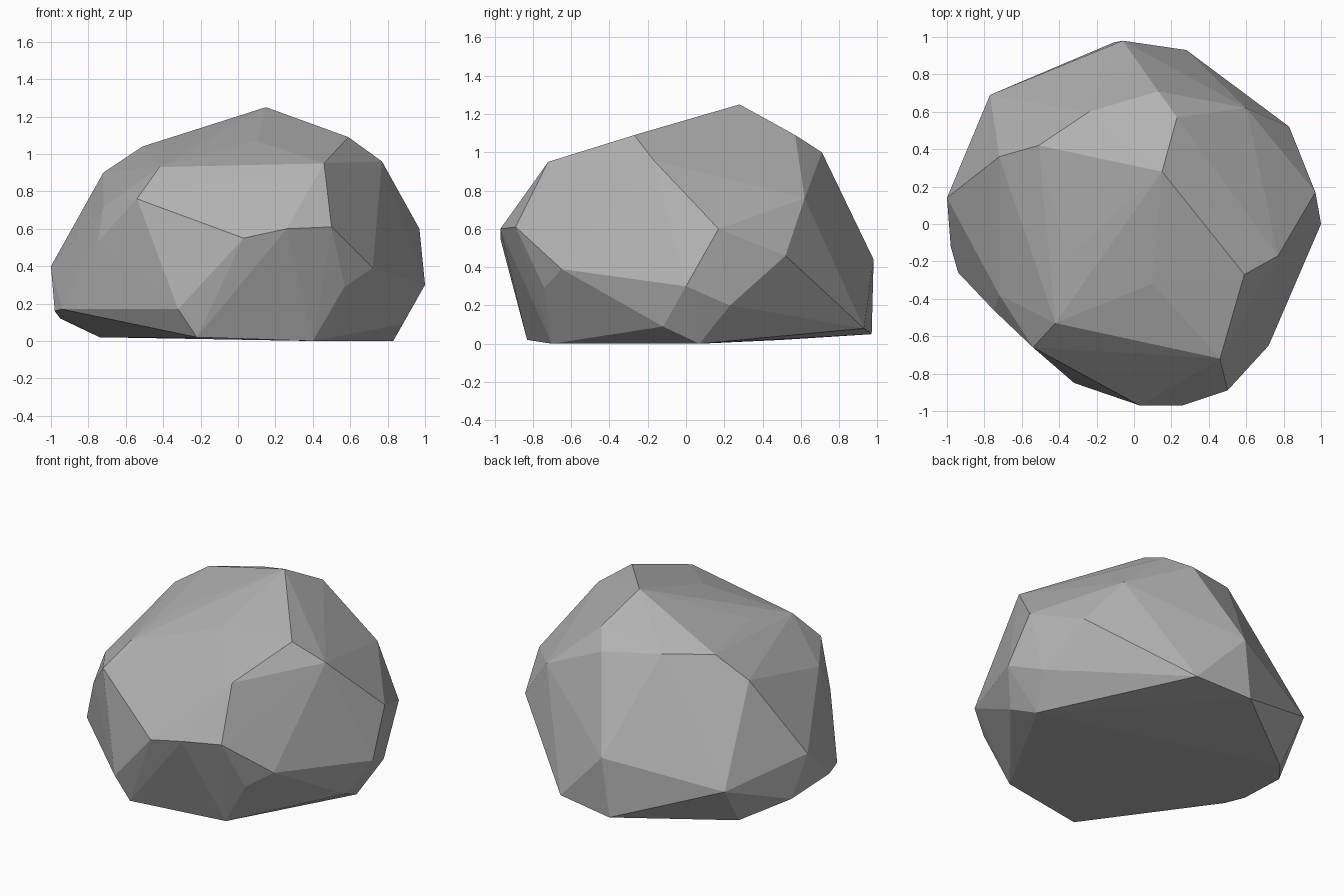
import bpy
import bmesh
from mathutils import Vector

default_cube = bpy.data.objects.get("Cube")
if default_cube:
    bpy.data.objects.remove(default_cube, do_unlink=True)


def make_material(name, grey):
    """Plain matt colour for the viewport and for renders."""
    material = bpy.data.materials.new(name)
    material.use_nodes = True
    colour = (grey, grey, grey, 1)
    material.diffuse_color = colour
    shader = material.node_tree.nodes["Principled BSDF"]
    shader.inputs["Base Color"].default_value = colour
    shader.inputs["Roughness"].default_value = 0.9
    return material


# Sloping crown of the boulder
crown = [
    (.15, .28, 1.25), (.59, -.27, 1.09), (.1, -.32, 1.07), (-.36, -.18, 1.01),
    (-.51, .42, 1.04), (-.24, .6, 1.04), (.13, .71, 1), (.23, .57, 1.09),
]

# Shoulder corners, where the large chipped planes meet
shoulder = [
    (.77, -.17, .96), (.46, -.72, .95), (-.42, -.53, .93), (-.54, -.66, .76),
    (-.72, -.38, .71), (-.72, .36, .9), (.6, .62, .76),
]

# Widest belt around the sides
belt = [
    (.97, .17, .6), (1, 0, .3), (.72, -.65, .39), (.5, -.89, .61),
    (.26, -.97, .6), (.03, -.97, .55), (-.75, -.46, .53), (-1, .14, .4),
    (-.77, .69, .29), (-.06, .98, .44), (.83, .52, .46), (.92, .23, .2),
]

# Undercut corners and the flat foot
foot = [
    (.57, -.74, .29), (.88, -.12, .09), (.83, .07, 0), (.4, -.7, 0),
    (-.22, -.83, .02), (-.32, -.85, .17), (-.94, -.26, .17), (-.98, -.12, .16),
    (-.95, .24, .12), (-.74, .5, .02), (-.11, .97, .05), (.28, .93, .08),
]


def build_boulder(name, rings, material):
    """Stretch flat facets over the corner rings."""
    bm = bmesh.new()
    for ring in rings:
        for corner in ring:
            bm.verts.new(Vector(corner))
    bmesh.ops.convex_hull(bm, input=bm.verts, use_existing_faces=False)

    # Drop corners that ended up inside the skin
    loose = [vert for vert in bm.verts if not vert.link_faces]
    bmesh.ops.delete(bm, geom=loose, context="VERTS")
    bmesh.ops.recalc_face_normals(bm, faces=bm.faces)
    for face in bm.faces:
        face.smooth = False

    mesh = bpy.data.meshes.new(name)
    bm.to_mesh(mesh)
    bm.free()
    mesh.materials.append(material)
    boulder = bpy.data.objects.new(name, mesh)
    bpy.context.collection.objects.link(boulder)
    return boulder


stone_grey = make_material("stone_grey", 0.45)
build_boulder("boulder", [crown, shoulder, belt, foot], stone_grey)
